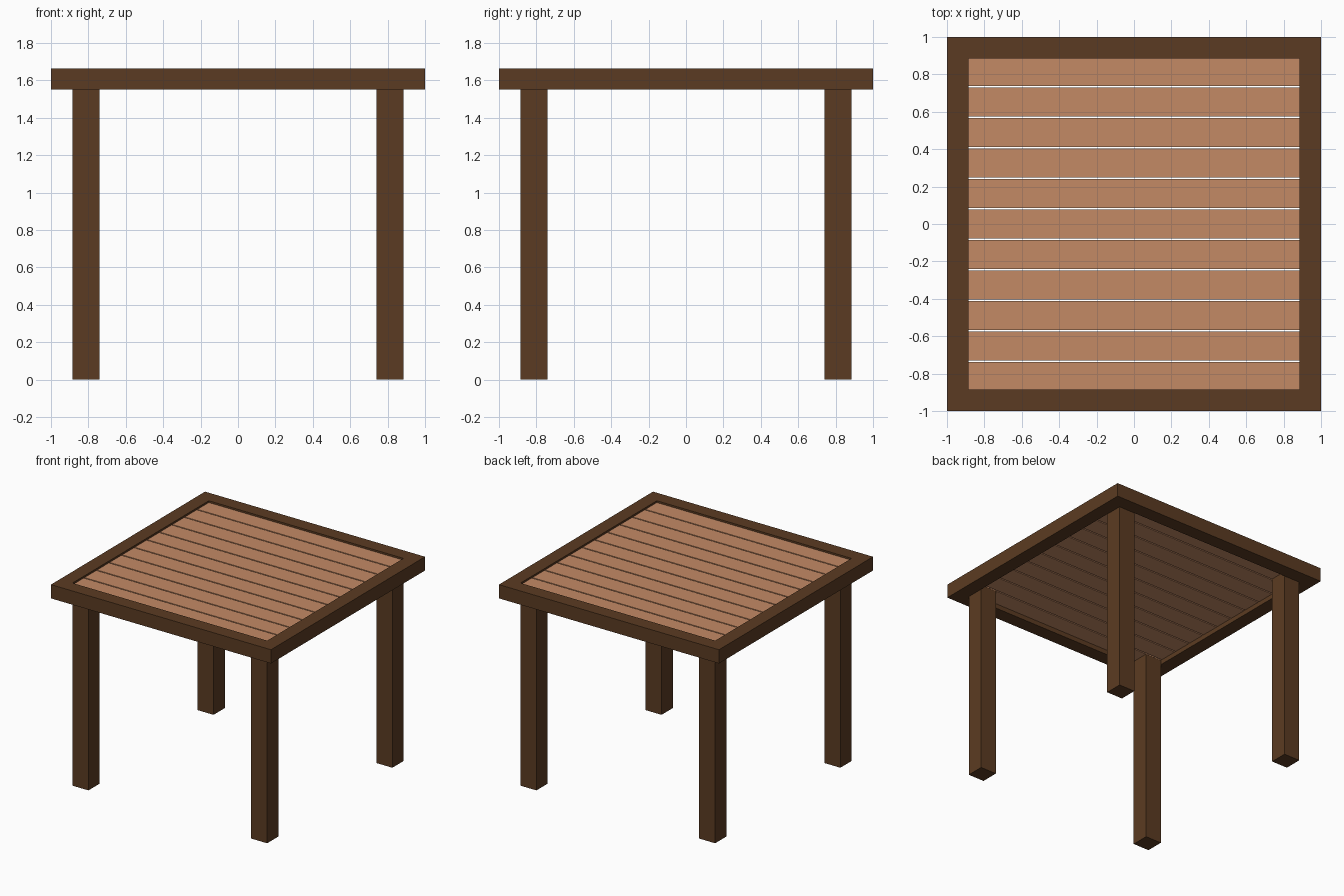
import bpy, bmesh

if "Cube" in bpy.data.objects:
    bpy.data.objects.remove(bpy.data.objects["Cube"])

def material(name, rgb):
    m = bpy.data.materials.new(name)
    m.diffuse_color = (*rgb, 1)
    m.use_nodes = True
    m.node_tree.nodes["Principled BSDF"].inputs["Base Color"].default_value = m.diffuse_color
    return m

DARK = material("dark brown wood", (0.105, 0.044, 0.016))
LIGHT = material("light tan wood", (0.55, 0.255, 0.13))

def finish(name, bm, mat):
    bmesh.ops.recalc_face_normals(bm, faces=bm.faces)
    me = bpy.data.meshes.new(name)
    bm.to_mesh(me)
    bm.free()
    me.materials.append(mat)
    ob = bpy.data.objects.new(name, me)
    bpy.context.collection.objects.link(ob)
    return ob

def box(name, x0, x1, y0, y1, z0, z1, mat):
    bm = bmesh.new()
    bmesh.ops.create_cube(bm, size=1)
    for v in bm.verts:
        v.co = ((x0 + x1) / 2 + v.co.x * (x1 - x0),
                (y0 + y1) / 2 + v.co.y * (y1 - y0),
                (z0 + z1) / 2 + v.co.z * (z1 - z0))
    return finish(name, bm, mat)

INNER, BOTTOM, TOP = 0.885, 1.552, 1.665
SLAT_BOTTOM, SLAT_TOP = 1.59, 1.65

# Frame: rectangular section swept round the four corners
bm = bmesh.new()
section = [(1, BOTTOM), (1, TOP), (INNER, TOP), (INNER, BOTTOM)]
rings = [[bm.verts.new((sx * r, sy * r, z)) for r, z in section]
         for sx, sy in ((1, 1), (-1, 1), (-1, -1), (1, -1))]
for i in range(4):
    a, b = rings[i], rings[(i + 1) % 4]
    for j in range(4):
        k = (j + 1) % 4
        bm.faces.new((a[j], b[j], b[k], a[k]))
finish("table_frame", bm, DARK)

# Slats: eleven boards with narrow open gaps, ends trimmed to the frame
PITCH, WIDTH = 0.163, 0.153
for i in range(11):
    c = (i - 5) * PITCH
    y0, y1 = max(c - WIDTH / 2, -INNER), min(c + WIDTH / 2, INNER)
    box(f"slat_{i + 1}", -INNER, INNER, y0, y1, SLAT_BOTTOM, SLAT_TOP, LIGHT)

# Legs: square posts in the inner corners, up to the slats
for side, sx in (("left", -1), ("right", 1)):
    for end, sy in (("front", -1), ("back", 1)):
        xs = sorted((sx * 0.74, sx * INNER))
        ys = sorted((sy * 0.74, sy * INNER))
        box(f"{end}_{side}_leg", *xs, *ys, 0, SLAT_BOTTOM, DARK)
